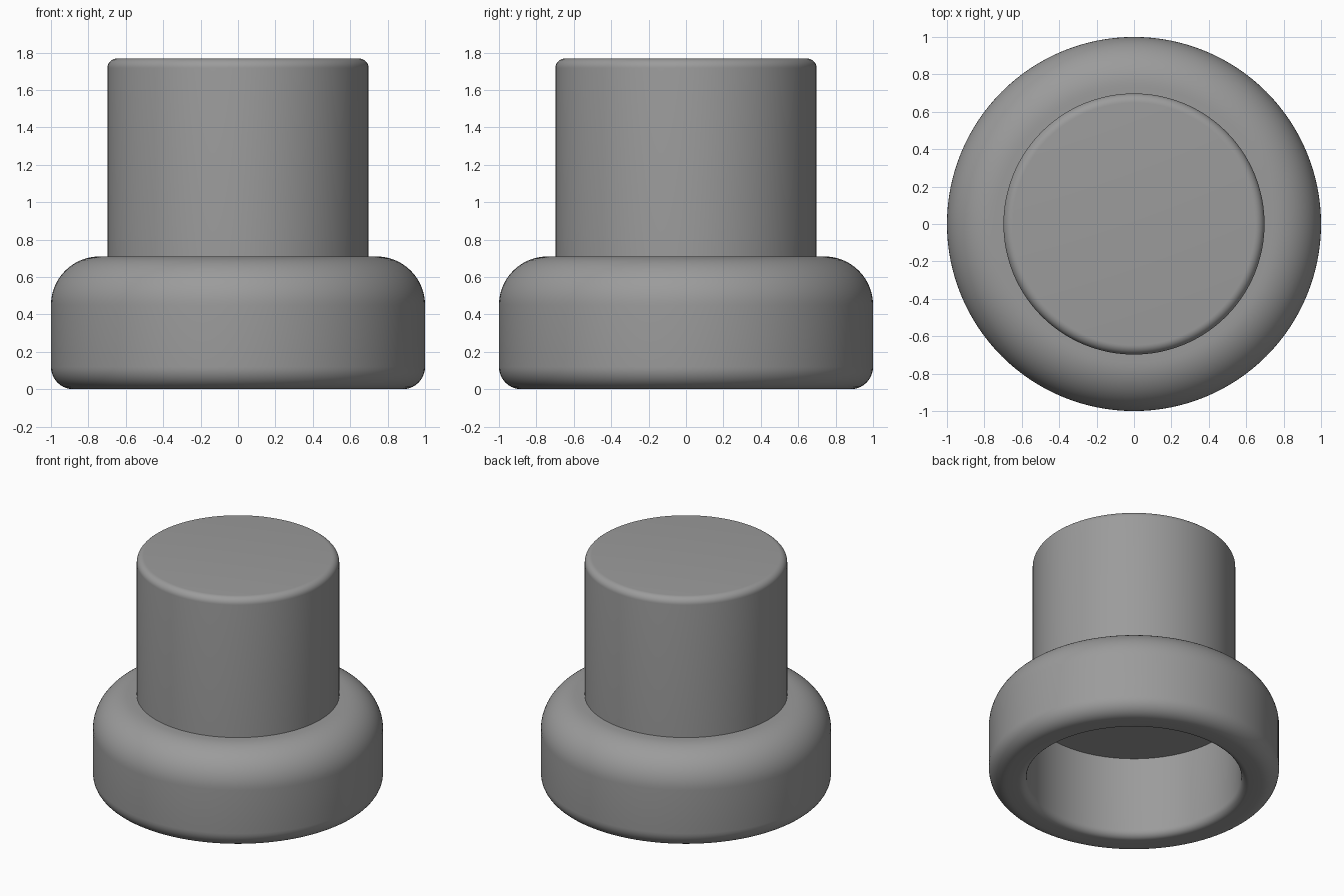
import bpy, bmesh, math

if "Cube" in bpy.data.objects:
    bpy.data.objects.remove(bpy.data.objects["Cube"])

SEGMENTS = 128

grey = bpy.data.materials.new("mid_grey")
grey.diffuse_color = (0.33, 0.33, 0.33, 1)
grey.use_nodes = True
grey.node_tree.nodes["Principled BSDF"].inputs["Base Color"].default_value = grey.diffuse_color


def arc(cx, cz, r, start, end, steps):
    """Points (radius, height) along a fillet, angles in degrees."""
    angles = [math.radians(start + (end - start) * i / steps) for i in range(steps + 1)]
    return [(cx + r * math.cos(a), cz + r * math.sin(a)) for a in angles]


def revolve(name, profile):
    """Spin a profile around the z axis; ends at radius 0 are closed."""
    bm = bmesh.new()
    verts = [bm.verts.new((r, 0, z)) for r, z in profile]
    edges = [bm.edges.new(pair) for pair in zip(verts, verts[1:])]
    bmesh.ops.spin(bm, geom=verts + edges, cent=(0, 0, 0), axis=(0, 0, 1),
                   angle=2 * math.pi, steps=SEGMENTS, use_merge=True)
    bmesh.ops.remove_doubles(bm, verts=bm.verts, dist=1e-5)
    bmesh.ops.recalc_face_normals(bm, faces=bm.faces)
    mesh = bpy.data.meshes.new(name)
    bm.to_mesh(mesh)
    bm.free()
    obj = bpy.data.objects.new(name, mesh)
    bpy.context.collection.objects.link(obj)
    mesh.materials.append(grey)
    bpy.ops.object.select_all(action='DESELECT')
    obj.select_set(True)
    bpy.context.view_layer.objects.active = obj
    bpy.ops.object.shade_smooth_by_angle(angle=math.radians(35))
    return obj


# One turned body: recess ceiling, recess wall, base ring, shoulder, plunger, flat top
profile = [(0, 0.62), (0.74, 0.62)]
profile += arc(0.795, 0.055, 0.055, 180, 270, 6)    # inner rim fillet
profile += arc(0.88, 0.12, 0.12, -90, 0, 10)        # lower outer fillet
profile += arc(0.74, 0.45, 0.26, 0, 90, 16)         # rounded shoulder
profile += [(0.698, 0.71)]
profile += arc(0.648, 1.718, 0.05, 0, 90, 8)        # top edge fillet
profile += [(0, 1.768)]
revolve("push_button_body", profile)
